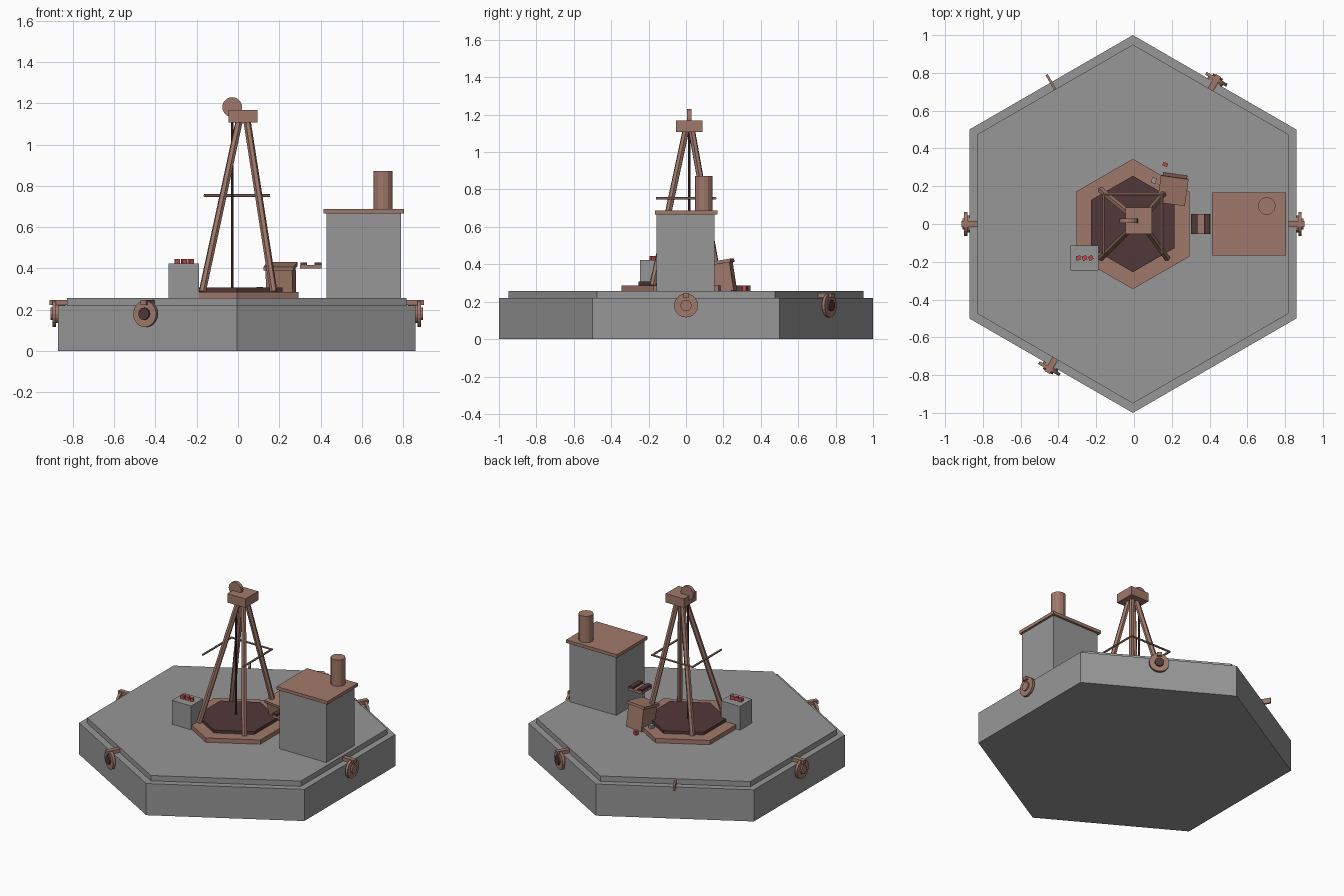
import bpy
from math import radians, pi, cos, sin
from mathutils import Vector, Matrix

cube = bpy.data.objects.get("Cube")
if cube:
    bpy.data.objects.remove(cube, do_unlink=True)


def material(name, rgb):
    m = bpy.data.materials.new(name)
    m.use_nodes = True
    m.diffuse_color = (*rgb, 1)
    m.node_tree.nodes["Principled BSDF"].inputs["Base Color"].default_value = (*rgb, 1)
    return m


GREY = material("stone grey", (0.31, 0.31, 0.31))
BROWN = material("rust brown", (0.35, 0.19, 0.145))
DARK = material("dark maroon", (0.085, 0.04, 0.042))
RED = material("red", (0.52, 0.07, 0.07))


def finish(name, mat):
    ob = bpy.context.object
    ob.name = name
    ob.data.materials.append(mat)
    return ob


def box(name, mat, center, size, rot=(0, 0, 0)):
    bpy.ops.mesh.primitive_cube_add(size=1, location=center, rotation=rot)
    bpy.context.object.scale = size
    return finish(name, mat)


def prism(name, mat, radius, z0, z1, x=0, y=0, sides=6):
    bpy.ops.mesh.primitive_cylinder_add(vertices=sides, radius=radius, depth=z1 - z0,
                                        location=(x, y, (z0 + z1) / 2))
    return finish(name, mat)


def rod(name, mat, start, end, radius, sides=6):
    a, b = Vector(start), Vector(end)
    bpy.ops.mesh.primitive_cylinder_add(vertices=sides, radius=radius, depth=(b - a).length,
                                        location=(a + b) / 2,
                                        rotation=(b - a).to_track_quat('Z', 'Y').to_euler())
    return finish(name, mat)


# Hexagonal platform
DECK = 0.257
CX = -0.006
prism("platform_base", GREY, 1.0, 0, 0.22, CX)
prism("platform_deck", GREY, 0.95, 0.22, DECK, CX)

# Derrick floor
prism("derrick_ring", BROWN, 0.345, DECK, 0.287, CX)
prism("derrick_floor", DARK, 0.255, 0.287, 0.307, CX)

# Derrick legs, crown and braces
for sx in (-1, 1):
    for sy in (-1, 1):
        rod("derrick_leg", BROWN, (0.173 * sx, 0.178 * sy, 0.287),
            (0.025 + 0.018 * sx, 0.015 + 0.015 * sy, 1.12), 0.018)
box("crown_block", BROWN, (0.025, 0.017, 1.138), (0.14, 0.14, 0.062))
rod("back_brace", BROWN, (-0.165, 0.157, 0.753), (0.155, 0.157, 0.753), 0.007)
for x in (-0.16, 0.15):
    rod("side_brace", BROWN, (x, -0.16, 0.753), (x, 0.16, 0.753), 0.007)

# Pulley and drill cable
rod("pulley", BROWN, (-0.028, 0.006, 1.182), (-0.028, 0.03, 1.182), 0.048, 20)
rod("drill_cable", DARK, (-0.028, 0.017, 0.29), (-0.028, 0.017, 1.16), 0.007, 8)

# Supply crate with red canisters
box("supply_crate", GREY, (-0.262, -0.18, 0.34), (0.148, 0.133, 0.166))
for i in range(3):
    box("canister", RED, (-0.295 + 0.033 * i, -0.18, 0.434), (0.024, 0.024, 0.022),
        (0, 0, radians((5, 20, 30)[i])))

# Leaning control console
tilt = (radians(9), 0, radians(-8))
box("console_body", BROWN, (0.208, 0.19, 0.335), (0.13, 0.125, 0.17), tilt)
box("console_lid", BROWN, (0.206, 0.177, 0.41), (0.148, 0.145, 0.018), tilt)
box("loose_part", GREY, (0.105, 0.23, 0.298), (0.025, 0.03, 0.022), (0, 0, radians(-15)))
box("loose_canister", RED, (0.165, 0.315, 0.272), (0.026, 0.02, 0.028), (0, 0, radians(-20)))

# Tray beside the shed
box("tray", BROWN, (0.353, 0, 0.408), (0.105, 0.108, 0.016))
for x in (0.319, 0.387):
    box("tray_slat", DARK, (x, 0, 0.423), (0.033, 0.108, 0.014))

# Shed, roof and chimney
box("shed_walls", GREY, (0.61, -0.002, (DECK + 0.667) / 2), (0.36, 0.31, 0.667 - DECK))
box("shed_roof", BROWN, (0.609, 0.001, 0.678), (0.391, 0.334, 0.022))
prism("chimney", BROWN, 0.047, 0.685, 0.872, 0.703, 0.095, 12)


# Valves on the platform sides, built outward along a direction
def valve(angle, hub_mat):
    d = Vector((cos(angle), sin(angle), 0))

    def at(r, z=0.18):
        return Vector((CX, 0, z)) + d * r

    rod("valve_pipe", BROWN, at(0.83), at(0.886), 0.045, 16)
    rod("valve_flange", BROWN, at(0.876), at(0.893), 0.064, 20)
    rod("valve_hub", hub_mat, at(0.885), at(0.903), 0.03, 12)
    box("valve_handle", BROWN, at(0.865, 0.235), (0.085, 0.032, 0.024), (0, 0, angle))


for degrees, hub in ((0, BROWN), (60, DARK), (180, BROWN), (240, DARK)):
    valve(radians(degrees), hub)

# Lone lever where a valve is missing
a = radians(120)
box("lone_lever", BROWN, (CX + 0.868 * cos(a), 0.868 * sin(a), 0.23),
    (0.09, 0.013, 0.036), (0, 0, a))
